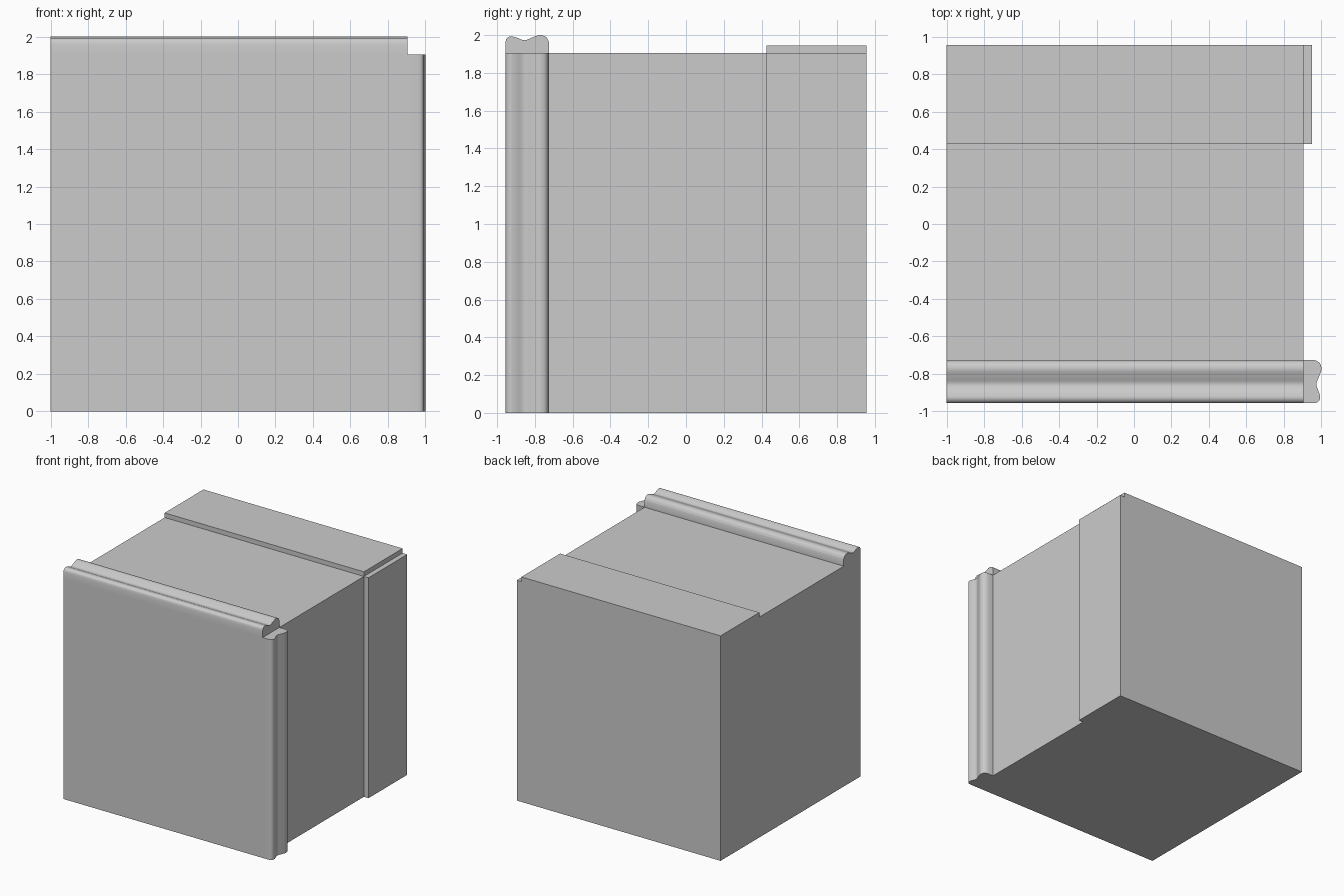
import bpy
from mathutils import Vector

if "Cube" in bpy.data.objects:
    bpy.data.objects.remove(bpy.data.objects["Cube"])

EDGE = 0.905   # right face of the block
TOP = 1.905    # top face of the block
LEFT = -1.0
FRONT, BACK = -0.956, 0.956


def make_mesh(name, verts, faces):
    me = bpy.data.meshes.new(name)
    me.from_pydata(verts, [], faces)
    ob = bpy.data.objects.new(name, me)
    bpy.context.collection.objects.link(ob)
    bpy.ops.object.select_all(action='DESELECT')
    ob.select_set(True)
    bpy.context.view_layer.objects.active = ob
    bpy.ops.object.mode_set(mode='EDIT')
    bpy.ops.mesh.select_all(action='SELECT')
    bpy.ops.mesh.normals_make_consistent(inside=False)
    bpy.ops.object.mode_set(mode='OBJECT')
    return ob


def box(name, x0, x1, y0, y1, z0, z1):
    verts = [(x, y, z) for x in (x0, x1) for y in (y0, y1) for z in (z0, z1)]
    faces = [(0, 1, 3, 2), (4, 6, 7, 5), (0, 4, 5, 1),
             (2, 3, 7, 6), (0, 2, 6, 4), (1, 5, 7, 3)]
    return make_mesh(name, verts, faces)


def smooth_path(points, steps=6):
    # Catmull-Rom curve through the points
    p = [Vector(q) for q in [points[0]] + points + [points[-1]]]
    out = []
    for a, b, c, d in zip(p, p[1:], p[2:], p[3:]):
        for i in range(steps):
            t = i / steps
            out.append(0.5 * (2 * b + (c - a) * t + (2 * a - 5 * b + 4 * c - d) * t * t
                              + (3 * b - a - 3 * c + d) * t ** 3))
    return out + [p[-1]]


def moulding(name, profile, place, start, end):
    n = len(profile)
    verts = [place(s, y, h) for s in (start, end) for y, h in profile]
    faces = [(i, (i + 1) % n, n + (i + 1) % n, n + i) for i in range(n)]
    faces += [tuple(range(n)), tuple(range(n, 2 * n))]
    ob = make_mesh(name, verts, faces)
    bpy.ops.object.shade_smooth_by_angle(angle=0.6)
    return ob


# Main block
box("block", LEFT, EDGE, FRONT, BACK, 0, TOP)

# Flat raised plates along the back of the top and right faces
box("top_plate", LEFT, EDGE, 0.427, BACK, TOP, 1.945)
box("right_plate", EDGE, 0.949, 0.427, BACK, 0, TOP)

# Double-humped moulding section: (y, height above the face)
crown = [(-0.956, 0.055), (-0.950, 0.076), (-0.930, 0.088), (-0.900, 0.083),
         (-0.856, 0.068), (-0.815, 0.082), (-0.775, 0.095), (-0.742, 0.086),
         (-0.726, 0.060)]
profile = [Vector((FRONT, 0)), *smooth_path(crown), Vector((-0.726, 0))]

# Mouldings along the front edge of the top and right faces
moulding("top_moulding", profile, lambda s, y, h: (s, y, TOP + h), LEFT, EDGE)
moulding("right_moulding", profile, lambda s, y, h: (EDGE + h, y, s), 0, TOP)
